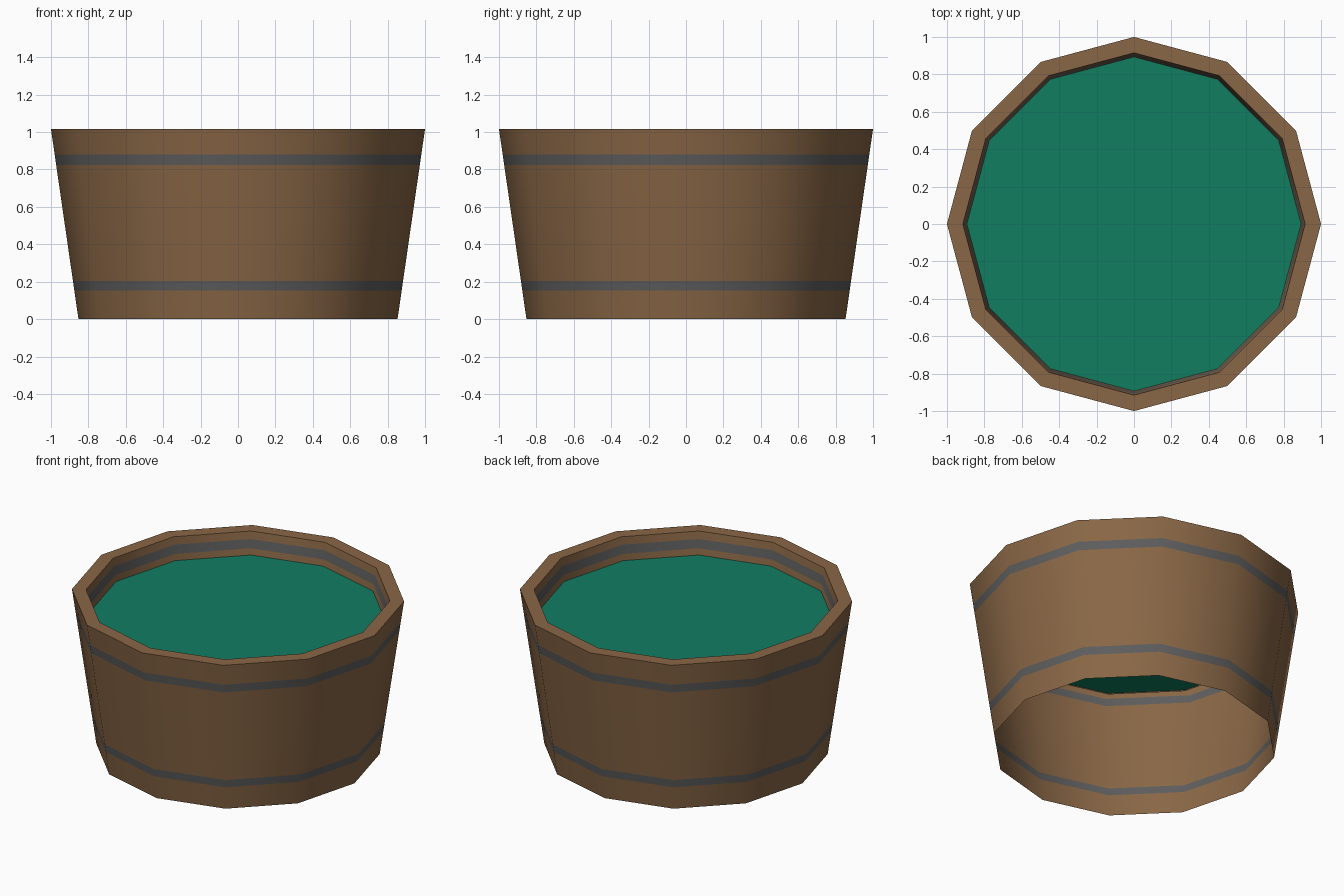
import bpy, bmesh, math

if "Cube" in bpy.data.objects:
    bpy.data.objects.remove(bpy.data.objects["Cube"])

SIDES = 12
TOP = 1.017


def material(name, rgb):
    m = bpy.data.materials.new(name)
    m.diffuse_color = (*rgb, 1)
    m.use_nodes = True
    m.node_tree.nodes["Principled BSDF"].inputs["Base Color"].default_value = m.diffuse_color
    return m


wood = material("brown wood", (0.252, 0.135, 0.061))
iron = material("grey iron", (0.110, 0.110, 0.110))
water_green = material("green water", (0.0056, 0.205, 0.120))


def outer(z):
    """Outer profile point: radius widens evenly towards the top."""
    return (0.853 + 0.147 * z / TOP, z)


def inner(z):
    """Inner lip profile point, parallel to the outer wall."""
    return (outer(z)[0] - 0.085, z)


def ring(bm, r, z):
    return [bm.verts.new((r * math.cos(2 * math.pi * i / SIDES),
                          r * math.sin(2 * math.pi * i / SIDES), z))
            for i in range(SIDES)]


def finish(bm, name, mats):
    me = bpy.data.meshes.new(name)
    bm.to_mesh(me)
    bm.free()
    for m in mats:
        me.materials.append(m)
    ob = bpy.data.objects.new(name, me)
    bpy.context.collection.objects.link(ob)
    return ob


# Tub wall: open bottom, outer staves with two hoops, flat rim, short inner lip
profile = [outer(z) for z in (0, 0.152, 0.203, 0.825, 0.879, TOP)]
profile += [inner(z) for z in (TOP, 0.967, 0.91, 0.86)]
hoops = {1, 3, 7}          # profile segments painted as iron
bm = bmesh.new()
rings = [ring(bm, r, z) for r, z in profile]
for s in range(len(rings) - 1):
    a, b = rings[s], rings[s + 1]
    for i in range(SIDES):
        j = (i + 1) % SIDES
        f = bm.faces.new((a[i], a[j], b[j], b[i]))
        f.material_index = 1 if s in hoops else 0
tub = finish(bm, "tub_wall", [wood, iron])
bpy.context.view_layer.objects.active = tub
tub.select_set(True)
bpy.ops.object.shade_smooth_by_angle(angle=math.radians(40))

# Water surface just below the rim
bm = bmesh.new()
bm.faces.new(ring(bm, inner(0.868)[0], 0.868))
finish(bm, "water", [water_green])
